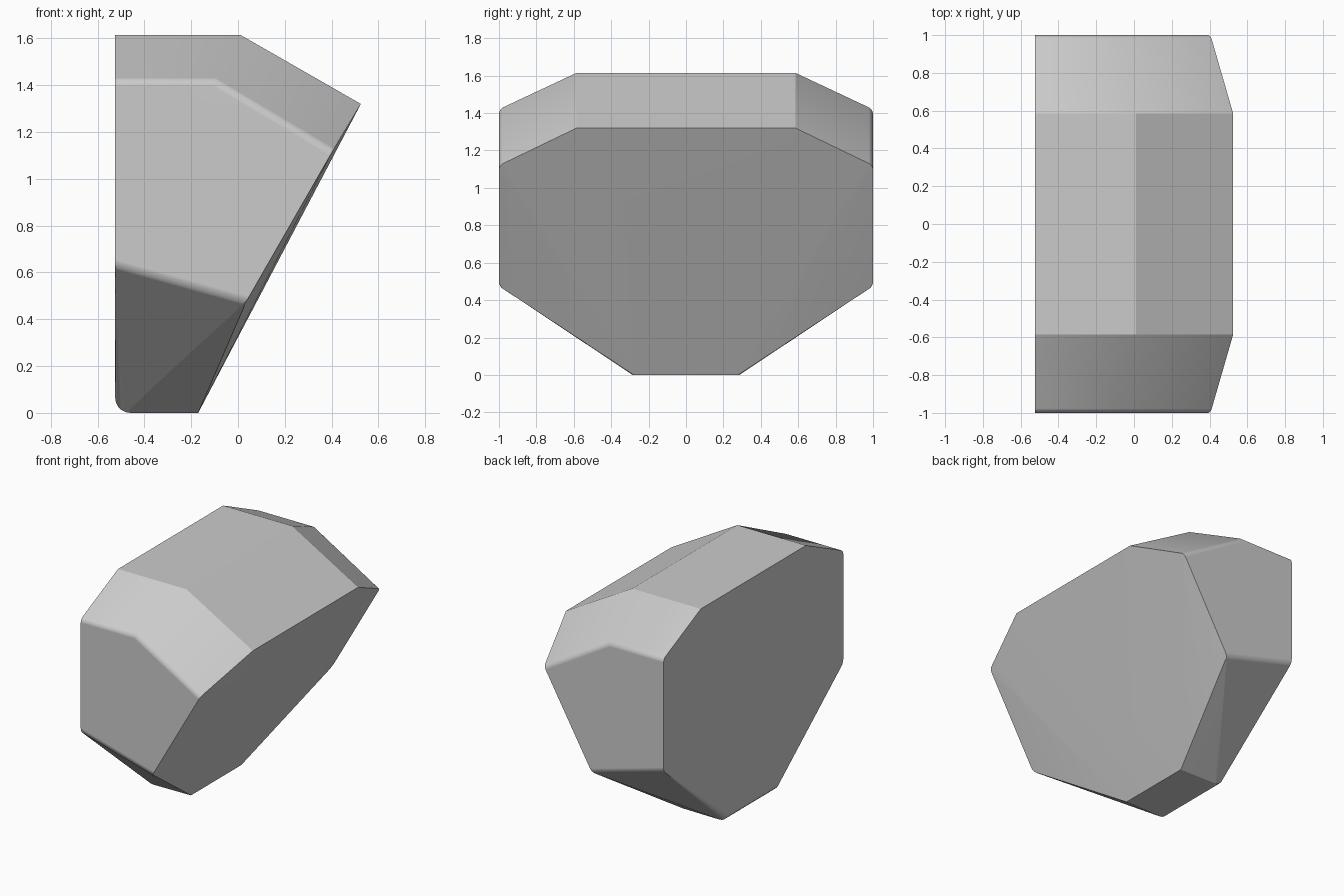
import bpy, bmesh, math

if "Cube" in bpy.data.objects:
    bpy.data.objects.remove(bpy.data.objects["Cube"], do_unlink=True)

LEFT, SIDE, INNER = -0.525, 1.0, 0.585

# Half outline of the faceted block: left cap, bend, slanted cap
half = [
    (LEFT, INNER, 1.615), (LEFT, SIDE, 1.42), (LEFT, SIDE, 0.63),
    (0.01, INNER, 1.615), (-0.1, SIDE, 1.42),
    (0.525, INNER, 1.32), (0.405, SIDE, 1.12), (0.035, SIDE, 0.475),
    (-0.17, 0.28, 0.0),
]
# Rounded lower left edge
radius = 0.065
for i in range(6):
    a = math.radians(90) * i / 5
    half.append((LEFT + radius * (1 - math.cos(a)), 0.285,
                 radius * (1 - math.sin(a))))

bm = bmesh.new()
for x, y, z in half:
    for s in (1, -1):
        bm.verts.new((x, s * y, z))
bmesh.ops.convex_hull(bm, input=bm.verts)
bmesh.ops.dissolve_limit(bm, angle_limit=math.radians(1.5),
                         verts=bm.verts, edges=bm.edges)

# Soft bevel along the upper and lower borders of both side faces
soft = [e for e in bm.edges
        if all(abs(v.co.y) > 0.99 for v in e.verts)
        and not all(abs(v.co.x - LEFT) < 0.01 for v in e.verts)
        and not all(v.co.x > 0.02 for v in e.verts)]
soft += [e for e in bm.edges
         if all(abs(v.co.y) > 0.99 and v.co.z > 1.0 for v in e.verts)
         and e not in soft]
bmesh.ops.bevel(bm, geom=soft, offset=0.025, segments=4, profile=0.5,
                affect='EDGES', clamp_overlap=True)
bmesh.ops.recalc_face_normals(bm, faces=bm.faces)

# Smooth shading, with hard creases at the caps and the top plate
for f in bm.faces:
    f.smooth = True
for e in bm.edges:
    top_border = all(abs(abs(v.co.y) - INNER) < 0.01 and v.co.z > 1.2
                     for v in e.verts)
    e.smooth = e.calc_face_angle(0) < math.radians(28.5) and not top_border

mesh = bpy.data.meshes.new("faceted_block")
bm.to_mesh(mesh)
bm.free()
block = bpy.data.objects.new("faceted_block", mesh)
bpy.context.collection.objects.link(block)

weighted = block.modifiers.new("even_normals", 'WEIGHTED_NORMAL')
weighted.keep_sharp = True

# Plain grey material
grey = bpy.data.materials.new("light_grey")
grey.use_nodes = True
color = (0.6, 0.6, 0.6, 1)
grey.diffuse_color = color
grey.node_tree.nodes["Principled BSDF"].inputs["Base Color"].default_value = color
mesh.materials.append(grey)
